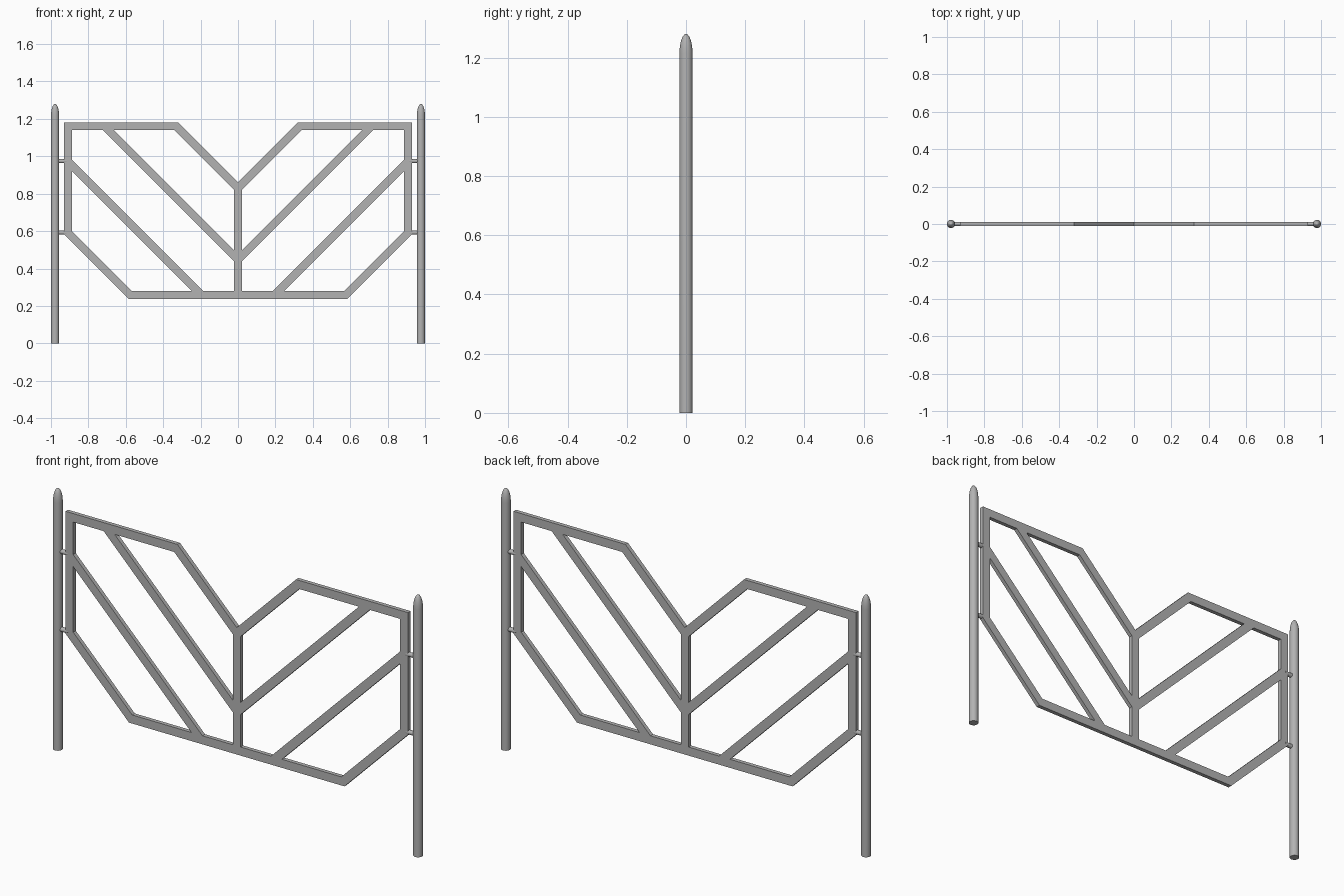
import bpy, bmesh, math
from mathutils import Vector, Matrix

cube = bpy.data.objects.get("Cube")
if cube:
    bpy.data.objects.remove(cube, do_unlink=True)

GREY = (0.45, 0.45, 0.45, 1)
steel = bpy.data.materials.new("grey steel")
steel.use_nodes = True
steel.diffuse_color = GREY
steel.node_tree.nodes["Principled BSDF"].inputs["Base Color"].default_value = GREY

BAR = 0.042      # bar width
HALF_T = 0.01    # half thickness of the flat bars


def finish(name, bm, smooth=False):
    bmesh.ops.recalc_face_normals(bm, faces=bm.faces)
    mesh = bpy.data.meshes.new(name)
    bm.to_mesh(mesh)
    bm.free()
    mesh.materials.append(steel)
    obj = bpy.data.objects.new(name, mesh)
    bpy.context.collection.objects.link(obj)
    if smooth:
        bpy.ops.object.select_all(action="DESELECT")
        obj.select_set(True)
        bpy.context.view_layer.objects.active = obj
        bpy.ops.object.shade_smooth_by_angle(angle=math.radians(40))
    return obj


def flat_bar(name, points):
    """Extrude an outline in the xz plane to the bar thickness."""
    bm = bmesh.new()
    rings = [[bm.verts.new((x, y, z)) for x, z in points] for y in (-HALF_T, HALF_T)]
    n = len(points)
    for ring in rings:
        bm.faces.new(ring)
    for i in range(n):
        j = (i + 1) % n
        bm.faces.new((rings[0][i], rings[0][j], rings[1][j], rings[1][i]))
    finish(name, bm)


def inset(points, width):
    """Mitred inward offset of a counter-clockwise outline."""
    result = []
    for i, point in enumerate(points):
        p, a, b = Vector(point), Vector(points[i - 1]), Vector(points[(i + 1) % len(points)])
        d1, d2 = (p - a).normalized(), (b - p).normalized()
        n1, n2 = Vector((-d1.y, d1.x)), Vector((-d2.y, d2.x))
        result.append(p + (n1 + n2) * width / (1 + n1.dot(n2)))
    return result


def mitred_frame(name, outer):
    """Closed frame with mitred corners."""
    bm = bmesh.new()
    inner = inset(outer, BAR)
    n = len(outer)
    loops = [[bm.verts.new((p[0], y, p[1])) for p in loop]
             for y in (-HALF_T, HALF_T) for loop in (outer, inner)]
    fo, fi, bo, bi = loops
    for a, b in ((fo, fi), (bo, bi), (fo, bo), (fi, bi)):
        for i in range(n):
            j = (i + 1) % n
            bm.faces.new((a[i], a[j], b[j], b[i]))
    finish(name, bm)


def post(name, x, radius=0.022, shoulder=1.215, top=1.28, sides=24, steps=6):
    """Round post with a tall domed tip."""
    bm = bmesh.new()
    profile = [(radius, 0)]
    for k in range(steps):
        a = k / steps * math.pi / 2
        profile.append((radius * math.cos(a), shoulder + (top - shoulder) * math.sin(a)))
    rings = []
    for r, z in profile:
        rings.append([bm.verts.new((x + r * math.cos(t), r * math.sin(t), z))
                      for t in (2 * math.pi * s / sides for s in range(sides))])
    bm.faces.new(rings[0])
    for lower, upper in zip(rings, rings[1:]):
        for i in range(sides):
            j = (i + 1) % sides
            bm.faces.new((lower[i], lower[j], upper[j], upper[i]))
    tip = bm.verts.new((x, 0, top))
    for i in range(sides):
        bm.faces.new((rings[-1][i], rings[-1][(i + 1) % sides], tip))
    finish(name, bm, smooth=True)


def hinge(name, x, z):
    """Short round pin joining post and frame."""
    bm = bmesh.new()
    place = Matrix.Translation((x, 0, z)) @ Matrix.Rotation(math.pi / 2, 4, "Y")
    bmesh.ops.create_cone(bm, cap_ends=True, segments=16, radius1=0.011,
                          radius2=0.011, depth=0.05, matrix=place)
    finish(name, bm, smooth=True)


# Outer frame with the V notch in its top edge
right_half = [(0.585, 0.237), (0.93, 0.582), (0.93, 1.182), (0.322, 1.182)]
left_half = [(-x, z) for x, z in reversed(right_half)]
mitred_frame("gate_frame", right_half + [(0, 0.86)] + left_half)

# Central upright
c = BAR / 2
flat_bar("centre_upright", [(-c, 0.27), (c, 0.27), (c, 0.825), (0, 0.846), (-c, 0.825)])

# Diagonals, posts and hinges on each side
h = BAR / math.sqrt(2)
for side, s in (("left", 1), ("right", -1)):
    inner_x, top_z, low_z, side_x = c, 1.14, 0.279, 0.888
    ux, lx = 0.693, 0.216
    uz = top_z - (ux - inner_x)
    lz = low_z + (side_x - lx)
    upper = [(inner_x, uz - h), (ux + h, top_z), (ux - h, top_z), (inner_x, uz + h)]
    lower = [(lx - h, low_z), (lx + h, low_z), (side_x, lz - h), (side_x, lz + h)]
    flat_bar(side + "_upper_diagonal", [(s * x, z) for x, z in upper])
    flat_bar(side + "_lower_diagonal", [(s * x, z) for x, z in lower])
    post(side + "_post", s * 0.978)
    hinge(side + "_upper_hinge", s * 0.942, 0.974)
    hinge(side + "_lower_hinge", s * 0.942, 0.592)
